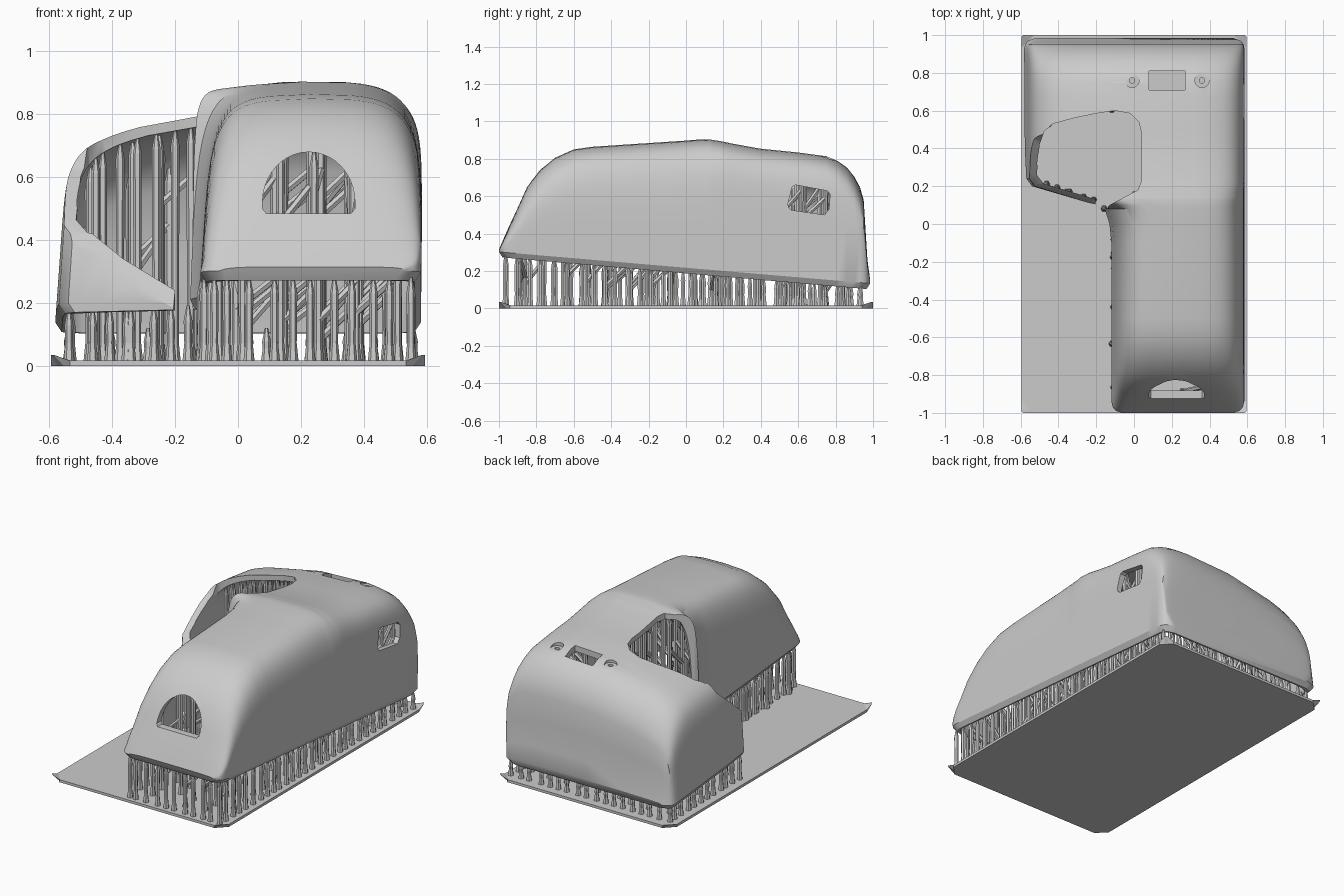
import bpy, bmesh, math, random
from mathutils import Vector
from mathutils.bvhtree import BVHTree

random.seed(4)
cube = bpy.data.objects.get("Cube")
if cube:
    bpy.data.objects.remove(cube)

grey = bpy.data.materials.new("plain_grey")
grey.use_nodes = True
grey.diffuse_color = (0.6, 0.6, 0.6, 1)
grey.node_tree.nodes["Principled BSDF"].inputs["Base Color"].default_value = (0.6, 0.6, 0.6, 1)


def make(name, bm):
    bmesh.ops.recalc_face_normals(bm, faces=bm.faces)
    mesh = bpy.data.meshes.new(name)
    bm.to_mesh(mesh)
    bm.free()
    mesh.materials.append(grey)
    obj = bpy.data.objects.new(name, mesh)
    bpy.context.collection.objects.link(obj)
    return obj


def skin(bm, rings):
    """Closed solid through a series of equal rings."""
    loops = [[bm.verts.new(p) for p in ring] for ring in rings]
    n = len(loops[0])
    for a, b in zip(loops, loops[1:]):
        for i in range(n):
            j = (i + 1) % n
            bm.faces.new((a[i], a[j], b[j], b[i]))
    bm.faces.new(loops[0])
    bm.faces.new(loops[-1])


def lerp(table, y):
    for (a, u), (b, v) in zip(table, table[1:]):
        if y <= b:
            return u + (v - u) * max(0, (y - a) / (b - a))
    return table[-1][1]


# Lengthwise profiles of the shell
ROOF = [(-1, .315), (-.97, .385), (-.85, .65), (-.78, .74), (-.7, .805), (-.6, .85),
        (-.5, .864), (0, .897), (.08, .904), (.13, .905), (.19, .895), (.25, .882),
        (.4, .855), (.6, .835), (.75, .815), (.81, .79), (.86, .755), (.9, .705),
        (.93, .65), (.95, .58), (.96, .42), (.97, .26), (.985, .15)]
LEFT = [(-1, -.12), (-.1, -.12), (.0, -.13), (.08, -.155), (.1, -.2),
        (.2, -.54), (.24, -.57), (.4, -.578), (1, -.582)]
RIGHT = .582
FRONT, BACK = -1, .985


def bottom(y):
    return .187 - .085 * y


def section(y, wall):
    """Arched, crowned cross-section at y, drawn in by the wall thickness."""
    near = (y - wall, y, y + wall)
    top = min(lerp(ROOF, q) for q in near) - wall
    base = bottom(y) + (-.08 if wall else .03)
    left = max(lerp(LEFT, q) for q in near) + wall
    right = RIGHT - wall
    d = min(y - FRONT, BACK - y) - wall
    r = .06
    if d < r:
        inset = r - math.sqrt(max(0, r * r - (r - max(d, 0)) ** 2))
        left, right = left + inset, right - inset
    c, a, h = (left + right) / 2, (right - left) / 2, max(top - base, .004)
    power = 2 / (14.5 * a)
    lip, lip_y = .02, y * .98
    ring = [(right - lip, lip_y, base - .03)]
    for k in range(41):
        t = math.pi * k / 40
        co, si = math.cos(t), max(0, math.sin(t)) ** power
        x = c + a * math.copysign(abs(co) ** power, co)
        x += (.035 if co < 0 else .006) * si * abs(co)
        crown = .25 * (x - .25) ** 2 * min(1, h / .5)
        ring.append((x, y, base + (h - crown) * si))
    ring.append((left + lip, lip_y, base - .03))
    return ring


def shell_solid(name, wall):
    ys = {round(p[0], 3) for p in ROOF + LEFT} | {-.99, -.98, -.94, -.9, .14, .17, .32, .5, .67}
    lo, hi = FRONT + wall, BACK - wall - .002 * (wall > 0)
    ys = sorted({min(max(y, lo), hi) for y in ys})
    bm = bmesh.new()
    skin(bm, [section(y, wall) for y in ys])
    return make(name, bm)


def prism(name, points, axis, lo, hi):
    """Polygon drawn in the two other axes, extruded along the axis."""
    def place(p, d):
        q = list(p)
        q.insert(axis, d)
        return q
    bm = bmesh.new()
    skin(bm, [[place(p, d) for p in points] for d in (lo, hi)])
    return make(name, bm)


def disc(cx, cy, r, n=24):
    return [(cx + r * math.cos(math.tau * i / n), cy + r * math.sin(math.tau * i / n)) for i in range(n)]


# Hollow shell with openings
shell = shell_solid("shell", 0)
arch = [(.225 + .147 * math.cos(math.pi * k / 20), .52 + .16 * math.sin(math.pi * k / 20)) for k in range(21)]
arch += [(.078, .5), (.09, .485), (.36, .485), (.372, .5)]
grip = [(.04, .23), (.04, .48), (.025, .54), (-.02, .585), (-.1, .6), (-.2, .585), (-.32, .56), (-.43, .53),
        (-.475, .49), (-.5, .42), (-.515, .26), (-.48, .215), (-.2, .13), (-.22, .03),
        (-.16, .06), (-.13, .1), (.02, .18)]
slope = [(-.1, .175), (.1, .175), (.12, .22), (.15, .28), (.18, .34), (.21, .42), (.3, .5), (.45, .63),
         (.52, .8), (.52, 1.2), (-.1, 1.2)]
side_window = [(.545, .56), (.568, .65), (.585, .66), (.755, .628), (.77, .61), (.765, .53), (.74, .5),
               (.565, .525), (.548, .54)]
slot = [(.08, .71), (.27, .71), (.27, .81), (.08, .81)]
cutters = [
    shell_solid("hollow_cutter", .03),
    prism("grip_cutter", grip, 2, -.2, 1.5),
    prism("slope_cutter", slope, 0, -.8, -.165),
    prism("front_window_cutter", arch, 1, -1.2, -.6),
    prism("side_window_cutter", side_window, 0, .45, .8),
    prism("top_slot_cutter", slot, 2, .6, 1)]
for x, z in ((-.01, .786), (.36, .793)):
    cutters.append(prism("recess_cutter", disc(x, .76, .037), 2, z, 1))
    cutters.append(prism("hole_cutter", disc(x, .76, .014), 2, .6, .95))
bpy.context.view_layer.objects.active = shell
for cutter in cutters:
    cutter.hide_render = True
    mod = shell.modifiers.new("cut", 'BOOLEAN')
    mod.operation = 'DIFFERENCE'
    mod.solver = 'EXACT'
    mod.object = cutter
    bpy.ops.object.modifier_apply(modifier=mod.name)
    bpy.data.objects.remove(cutter)
bpy.ops.object.select_all(action='DESELECT')
shell.select_set(True)
bpy.ops.object.shade_smooth_by_angle(angle=math.radians(32))


# Thin base plate with corners curling up
def plate_ring(inset, z, tip_cut, tip_z):
    w, d, cut = .595 - inset, 1 - inset, .06
    ring = []
    for sx, sy in ((1, 1), (-1, 1), (-1, -1), (1, -1)):
        corner = [(0, cut, z), (tip_cut[0], tip_cut[1], tip_z), (tip_cut[1], tip_cut[0], tip_z), (cut, 0, z)]
        if sx * sy < 0:
            corner.reverse()
        ring += [(sx * (w - cx), sy * (d - cy), cz) for cx, cy, cz in corner]
    return ring


bm = bmesh.new()
skin(bm, [plate_ring(0, 0, (.02, .04), 0), plate_ring(0, .016, (0, .008), .035),
          plate_ring(.003, .016, (.02, .04), .016)])
make("base_plate", bm)

# Support columns and braces
bm = bmesh.new()


def rod(a, b, radii, stops):
    a, b = Vector(a), Vector(b)
    turn = (b - a).to_track_quat('Z', 'Y')
    rings = []
    for r, s in zip(radii, stops):
        mid = a.lerp(b, s)
        rings.append([mid + turn @ Vector((r * math.cos(k * math.tau / 6), r * math.sin(k * math.tau / 6), 0))
                      for k in range(6)])
    skin(bm, rings)


def column(x, y, top):
    h = top - .012
    foot, tip = min(.06 / h, .4), 1 - min(.05 / h, .4)
    rod((x, y, .012), (x, y, top), (.018, .012, .014, .005), (0, foot, tip, 1))


# Row of columns under the rim
path = [(.55, -.96), (.55, .935), (-.54, .935), (-.53, .235), (-.21, .125), (-.11, .04), (-.087, -.96), (.55, -.96)]
for p, q in zip(path, path[1:]):
    p, q = Vector(p), Vector(q)
    count = max(1, round((q - p).length / .066))
    for i in range(count):
        x, y = p.lerp(q, (i + random.uniform(-.2, .2)) / count)
        column(x, y, bottom(y) + .012)

# Inner columns reach up to the roof
tree = BVHTree.FromPolygons([v.co for v in shell.data.vertices], [p.vertices for p in shell.data.polygons])
inner = {}
for i in range(9):
    for j in range(16):
        x = -.47 + .12 * i + random.uniform(-.02, .02)
        y = -.88 + .115 * j + random.uniform(-.02, .02)
        hit = tree.ray_cast(Vector((x, y, .02)), Vector((0, 0, 1)))[0]
        if hit:
            inner[i, j] = (x, y, hit.z)
            column(x, y, hit.z + .005)

# Columns under the rim of the grip opening
for p, q in zip(grip[3:8], grip[4:9]):
    for s in (0, .5):
        x, y = Vector(p).lerp(Vector(q), s)
        hit = tree.ray_cast(Vector((x, y + .018, .02)), Vector((0, 0, 1)))[0]
        if hit:
            column(x, y + .018, hit.z + .005)

# Diagonal braces between neighbours
for (i, j), a in inner.items():
    b = inner.get((i + 1, j) if random.random() < .6 else (i, j + 1))
    if b:
        top = min(a[2], b[2]) - .06
        for z in (.15, .32, .5):
            z += random.uniform(-.06, .06)
            if z + .13 < top and random.random() < .6:
                rod((a[0], a[1], z), (b[0], b[1], z + .12), (.013, .013), (0, 1))
make("support_columns", bm)
